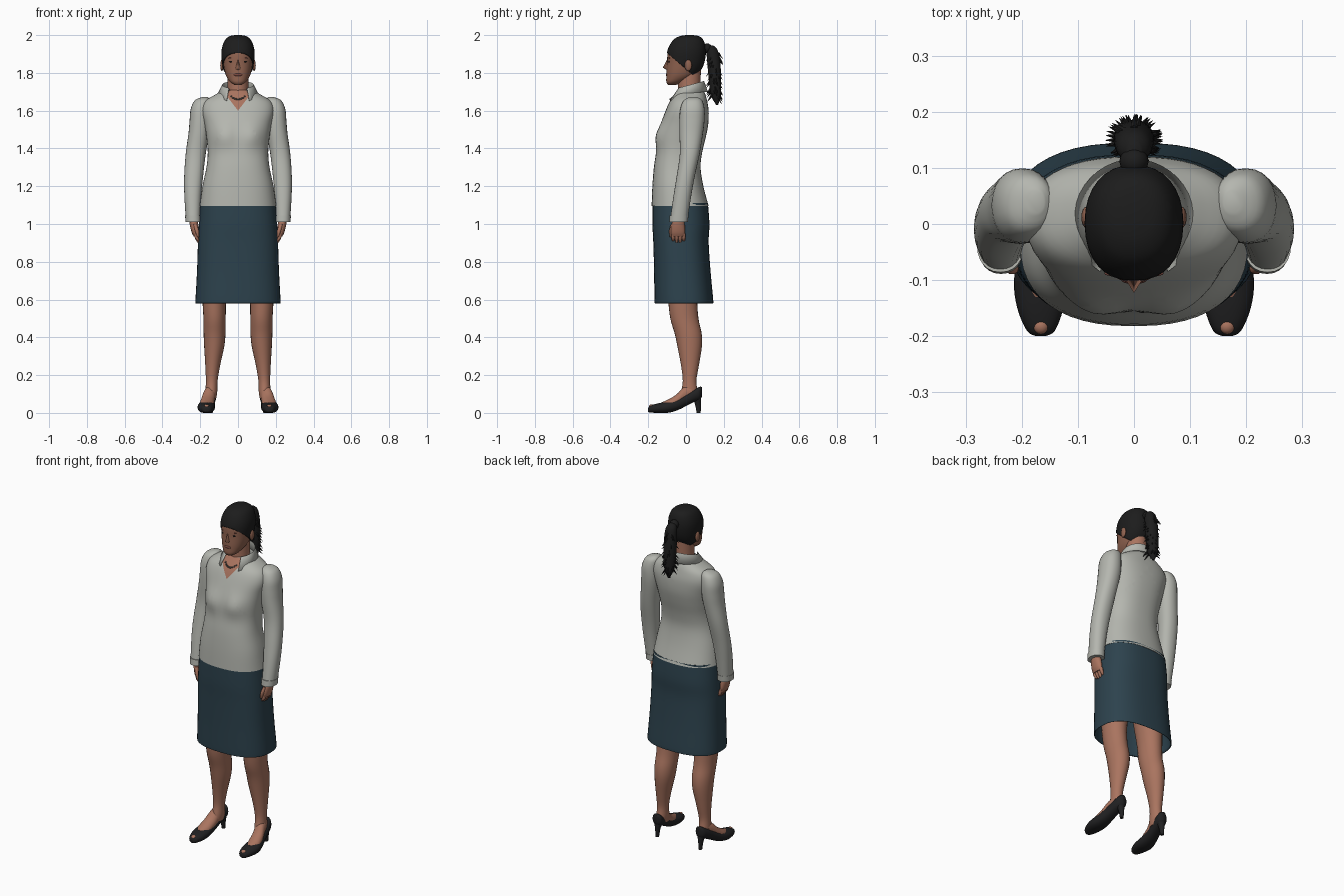
import bpy, bmesh, math, random
from mathutils import Vector, Matrix

if "Cube" in bpy.data.objects:
    bpy.data.objects.remove(bpy.data.objects["Cube"])

random.seed(4)


def material(name, rgb):
    m = bpy.data.materials.new(name)
    m.diffuse_color = (*rgb, 1)
    m.use_nodes = True
    m.node_tree.nodes["Principled BSDF"].inputs["Base Color"].default_value = m.diffuse_color
    return m


BLOUSE = material("blouse_grey", (0.46, 0.47, 0.43))
SKIRT = material("skirt_blue", (0.026, 0.055, 0.075))
SKIN = material("skin", (0.40, 0.175, 0.115))
FACE = material("face_skin", (0.28, 0.125, 0.08))
HAIR = material("hair_black", (0.012, 0.012, 0.012))
SHOE = material("shoe_black", (0.015, 0.015, 0.016))
LIP = material("lip_brown", (0.19, 0.065, 0.05))
METAL = material("necklace_grey", (0.13, 0.12, 0.11))


def finish(name, bm, *mats, angle=50):
    bmesh.ops.recalc_face_normals(bm, faces=bm.faces)
    me = bpy.data.meshes.new(name)
    bm.to_mesh(me)
    bm.free()
    for m in mats:
        me.materials.append(m)
    ob = bpy.data.objects.new(name, me)
    bpy.context.collection.objects.link(ob)
    bpy.ops.object.select_all(action='DESELECT')
    ob.select_set(True)
    bpy.context.view_layer.objects.active = ob
    bpy.ops.object.shade_smooth_by_angle(angle=math.radians(angle))
    return ob


def catmull(a, b, c, d, t):
    return [0.5 * (2 * q + (r - p) * t + (2 * p - 5 * q + 4 * r - s) * t * t
                   + (3 * q - p - 3 * r + s) * t ** 3) for p, q, r, s in zip(a, b, c, d)]


def loft(rings, n=24, e=2.0, steps=4, side=1, along_y=False, caps=(True, True)):
    """Skin smooth oval rings given as (centre x, height, half width, near, far)."""
    rows = []
    for i in range(len(rings) - 1):
        a, d = rings[max(i - 1, 0)], rings[min(i + 2, len(rings) - 1)]
        rows += [catmull(a, rings[i], rings[i + 1], d, k / steps) for k in range(steps)]
    rows.append(rings[-1])
    bm = bmesh.new()
    loops = []
    for cx, h, rx, y0, y1 in rows:
        loop = []
        for k in range(n):
            t = math.tau * k / n
            c, s = math.cos(t), math.sin(t)
            x = side * (cx + rx * math.copysign(abs(c) ** (2 / e), c))
            y = (y0 + y1) / 2 + (y1 - y0) / 2 * math.copysign(abs(s) ** (2 / e), s)
            loop.append(bm.verts.new((x, h, y) if along_y else (x, y, h)))
        loops.append(loop)
    for a, b in zip(loops, loops[1:]):
        for k in range(n):
            bm.faces.new((a[k], a[(k + 1) % n], b[(k + 1) % n], b[k]))
    for use, loop in zip(caps, (loops[0], loops[-1])):
        if use:
            bm.faces.new(loop)
    return bm


def cut(bm, co, no, clear=False):
    bmesh.ops.bisect_plane(bm, geom=bm.verts[:] + bm.edges[:] + bm.faces[:],
                           plane_co=co, plane_no=no, clear_outer=clear)


def ball(name, loc, size, mat, seg=16):
    bm = bmesh.new()
    bmesh.ops.create_uvsphere(bm, u_segments=seg, v_segments=seg // 2 + 2, radius=1)
    bmesh.ops.transform(bm, verts=bm.verts,
                        matrix=Matrix.Translation(loc) @ Matrix.Diagonal((*size, 1)))
    return finish(name, bm, mat)


# Blouse body with bust swell and a skin-coloured V opening
bm = loft([(0, 1.095, .203, -.182, .12), (0, 1.2, .188, -.178, .092), (0, 1.3, .167, -.17, .077),
           (0, 1.38, .16, -.158, .086), (0, 1.46, .167, -.147, .105), (0, 1.53, .178, -.132, .118),
           (0, 1.6, .192, -.108, .12), (0, 1.65, .175, -.085, .112), (0, 1.685, .12, -.06, .103),
           (0, 1.71, .075, -.04, .092)], n=48, e=2.4)
for v in bm.verts:
    if v.co.y < -.04:
        r2 = ((abs(v.co.x) - .075) / .06) ** 2 + ((v.co.z - 1.465) / .06) ** 2
        v.co.y -= .02 * math.exp(-r2)
for s in (-1, 1):
    cut(bm, (0, 0, 1.6), (1.3 * s, 0, -1))
for f in bm.faces:
    c = f.calc_center_median()
    f.material_index = int(c.y < .01 and c.z > 1.6 + 1.3 * abs(c.x))
finish("blouse_body", bm, BLOUSE, SKIN)

# Folded collar, open at the front
bm = bmesh.new()
rows = []
for k in range(33):
    t = math.radians(-146 + 292 * k / 32)
    f = (1 - math.cos(t)) / 2
    sx, cy = math.sin(t), math.cos(t)
    rows.append([bm.verts.new(p) for p in (
        (.074 * sx, .025 + .066 * cy, 1.69 - .025 * f),
        (.084 * sx, .022 + .074 * cy, 1.757 - .04 * f),
        (.108 * sx, .006 + .11 * cy, 1.70 - .055 * f ** 2))])
for a, b in zip(rows, rows[1:]):
    for j in (0, 1):
        bm.faces.new((a[j], b[j], b[j + 1], a[j + 1]))
ob = finish("collar", bm, BLOUSE)
ob.modifiers.new("thickness", 'SOLIDIFY').thickness = .005

# Skirt, hollow with an open hem
ob = finish("skirt", loft([(0, 1.11, .199, -.178, .116), (0, 1.0, .207, -.178, .124),
                           (0, .9, .212, -.173, .12), (0, .75, .217, -.169, .13),
                           (0, .6, .225, -.167, .144), (0, .58, .224, -.165, .143)],
                          n=48, e=2.5, caps=(True, False)), SKIRT)
m = ob.modifiers.new("thickness", 'SOLIDIFY')
m.thickness, m.offset = .006, -1

# Neck and head
finish("neck", loft([(0, 1.62, .06, -.045, .08), (0, 1.7, .055, -.042, .075),
                     (0, 1.83, .056, -.045, .08)]), SKIN)
skull = [(0, 1.737, .02, -.095, -.05), (0, 1.752, .042, -.104, -.015), (0, 1.78, .061, -.104, .04),
         (0, 1.81, .071, -.103, .07), (0, 1.85, .078, -.1, .09), (0, 1.9, .082, -.098, .099),
         (0, 1.94, .077, -.086, .097), (0, 1.97, .061, -.062, .085), (0, 1.988, .038, -.03, .064),
         (0, 1.994, .01, .005, .03)]
finish("head", loft(skull, n=32, e=2.2), FACE)

# Hair cap cut along a sloping hairline
bm = loft([(x, z + .006 * (z > 1.96), rx + .006, a - .004, b + .006) for x, z, rx, a, b in skull],
          n=32, e=2.2)
cut(bm, (0, -.1, 1.905), (0, -.85, -1), clear=True)
ob = finish("hair_cap", bm, HAIR)
m = ob.modifiers.new("thickness", 'SOLIDIFY')
m.thickness, m.offset = .005, -1

# Ponytail with loose strand tips
ball("hair_knot", (0, .112, 1.93), (.026, .025, .026), HAIR)
bm = loft([(0, 1.945, .012, .115, .145), (0, 1.92, .03, .108, .168), (0, 1.85, .036, .113, .182),
           (0, 1.75, .035, .122, .186), (0, 1.68, .028, .132, .184), (0, 1.63, .005, .16, .17)])
for k in range(70):
    t, z = random.uniform(0, math.tau), random.uniform(1.66, 1.9)
    d = Vector((math.cos(t), math.sin(t) * .7, -.9)).normalized()
    p = Vector((.026 * math.cos(t), .151 + .024 * math.sin(t), z))
    bmesh.ops.create_cone(bm, segments=5, radius1=.007, radius2=0, depth=.042, cap_ends=True,
                          matrix=Matrix.Translation(p + d * .014) @ d.to_track_quat('Z', 'Y').to_matrix().to_4x4())
finish("ponytail", bm, HAIR)

# Nose and mouth
bm = bmesh.new()
top, tip, low = [bm.verts.new(p) for p in ((0, -.096, 1.878), (0, -.123, 1.828), (0, -.1, 1.814))]
wings = [bm.verts.new((s * .018, -.094, 1.82)) for s in (-1, 1)]
for w in wings:
    bm.faces.new((top, tip, w))
    bm.faces.new((tip, low, w))
finish("nose", bm, FACE, angle=80)
ball("lips", (0, -.1, 1.79), (.023, .007, .008), LIP)

# Necklace beads
for k in range(-4, 5):
    x = k * .009
    ball("necklace_bead", (x, -.083 + 13 * x * x, 1.66 + 12 * x * x), (.005, .005, .005), METAL, 8)

for s, tag in ((-1, "right"), (1, "left")):
    # Facial features
    ball(tag + "_ear", (s * .085, .012, 1.84), (.009, .019, .03), FACE)
    ball(tag + "_eye", (s * .034, -.089, 1.86), (.013, .005, .0045), HAIR)
    ball(tag + "_eyebrow", (s * .036, -.088, 1.878), (.017, .005, .003), LIP)

    # Sleeve and cuff
    finish(tag + "_sleeve", loft([(.175, 1.672, .015, .02, .06), (.186, 1.655, .042, -.012, .085),
                                  (.197, 1.61, .053, -.03, .098), (.2, 1.55, .056, -.035, .098),
                                  (.207, 1.48, .055, -.035, .09), (.224, 1.37, .053, -.033, .072),
                                  (.235, 1.25, .05, -.05, .046), (.239, 1.15, .045, -.066, .028),
                                  (.238, 1.02, .038, -.084, .008)], side=s, e=2.2), BLOUSE)
    finish(tag + "_cuff", loft([(.238, 1.045, .042, -.086, .013), (.237, 1.01, .041, -.089, .01)],
                               side=s, e=2.2, steps=1), BLOUSE)

    # Hand with fingers and thumb
    finish(tag + "_palm", loft([(.236, 1.03, .024, -.068, -.012), (.232, .99, .022, -.078, -.006),
                                (.227, .955, .018, -.08, -.004), (.222, .935, .013, -.076, -.008)],
                               side=s), SKIN)
    for k in range(4):
        y = -.068 + k * .0185
        tip = .902 + .008 * (k in (0, 3))
        finish(tag + "_finger", loft([(.224, .95, .011, y - .01, y + .01),
                                      (.218, .925, .01, y - .01, y + .01),
                                      (.21, tip, .005, y - .005, y + .006)], n=8, side=s), SKIN)
    finish(tag + "_thumb", loft([(.228, 1.0, .01, -.08, -.055), (.218, .965, .011, -.09, -.066),
                                 (.21, .93, .005, -.086, -.074)], n=10, side=s), SKIN)

    # Leg
    finish(tag + "_leg", loft([(.1, .95, .085, -.12, .085), (.115, .75, .075, -.11, .07),
                               (.125, .6, .063, -.095, .06), (.124, .5, .059, -.083, .066),
                               (.124, .42, .058, -.06, .083), (.126, .35, .053, -.045, .084),
                               (.134, .25, .039, -.026, .068), (.139, .17, .031, -.017, .055),
                               (.141, .11, .031, -.026, .062), (.142, .075, .026, -.03, .06)],
                              side=s), SKIN)

    # Foot showing above the pump, and toe showing at its tip
    finish(tag + "_foot", loft([(.167, -.13, .02, .025, .055), (.166, -.09, .036, .02, .073),
                                (.161, -.05, .036, .025, .098), (.152, -.01, .032, .045, .138),
                                (.145, .03, .028, .065, .15)], side=s, along_y=True), SKIN)
    ball(tag + "_toe", (s * .166, -.182, .034), (.014, .014, .011), SKIN)

    # Pump and its heel
    finish(tag + "_shoe", loft([(.166, -.2, .008, .006, .026), (.166, -.19, .025, .002, .038),
                                (.167, -.15, .041, 0, .05), (.168, -.1, .046, 0, .06),
                                (.163, -.05, .04, .012, .074), (.155, 0, .035, .036, .1),
                                (.148, .04, .034, .056, .122), (.143, .072, .028, .07, .138),
                                (.142, .084, .01, .085, .136)], side=s, e=2.3, along_y=True), SHOE)
    finish(tag + "_heel", loft([(.143, .085, .026, .028, .08), (.143, .05, .015, .046, .08),
                                (.143, 0, .009, .056, .078)], n=14, side=s), SHOE)
